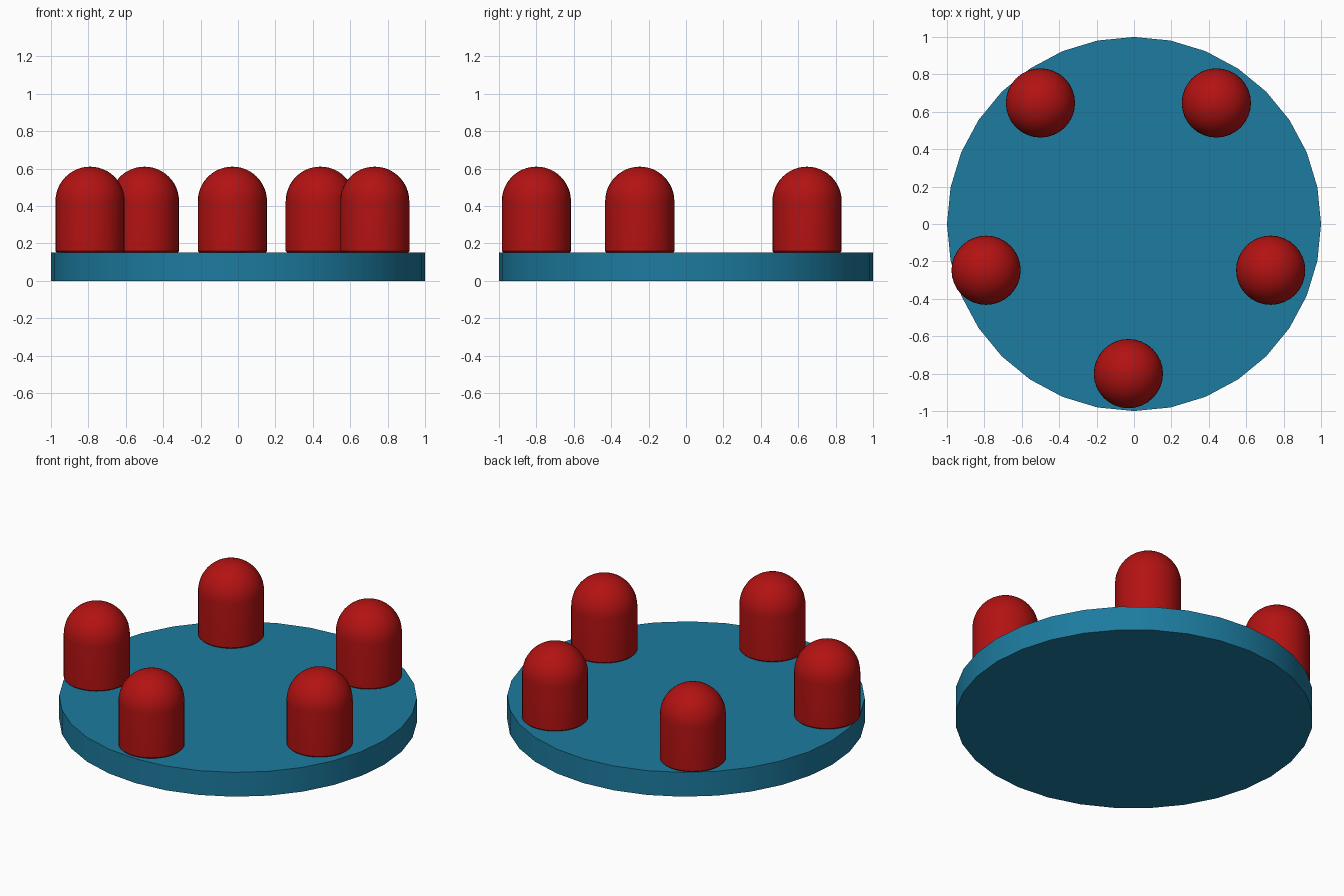
import bpy, bmesh
from math import sin, cos, pi, radians

if "Cube" in bpy.data.objects:
    bpy.data.objects.remove(bpy.data.objects["Cube"])

PEGS, RING_R, RING_X = 5, 0.8, -0.03
PEG_R, BASE_H, TOP = 0.185, 0.15, 0.61


def material(name, color):
    mat = bpy.data.materials.new(name)
    mat.diffuse_color = (*color, 1)
    mat.use_nodes = True
    mat.node_tree.nodes["Principled BSDF"].inputs["Base Color"].default_value = mat.diffuse_color
    return mat


def smooth(obj):
    bpy.ops.object.select_all(action='DESELECT')
    obj.select_set(True)
    bpy.context.view_layer.objects.active = obj
    bpy.ops.object.shade_smooth_by_angle(angle=radians(30))


def lathe(name, profile, mat, segments=32):
    """Spin an (r, z) profile, starting and ending on the axis, around z."""
    bm = bmesh.new()
    verts = [bm.verts.new((r, 0, z)) for r, z in profile]
    edges = [bm.edges.new(pair) for pair in zip(verts, verts[1:])]
    bmesh.ops.spin(bm, geom=verts + edges, axis=(0, 0, 1), cent=(0, 0, 0),
                   angle=2 * pi, steps=segments, use_merge=True)
    bmesh.ops.remove_doubles(bm, verts=bm.verts, dist=1e-5)
    bmesh.ops.recalc_face_normals(bm, faces=bm.faces)
    mesh = bpy.data.meshes.new(name)
    bm.to_mesh(mesh)
    bm.free()
    mesh.materials.append(mat)
    obj = bpy.data.objects.new(name, mesh)
    bpy.context.collection.objects.link(obj)
    smooth(obj)
    return obj


blue = material("blue", (0.012, 0.2, 0.35))
red = material("red", (0.45, 0.006, 0.006))

# Round base plate
bpy.ops.mesh.primitive_cylinder_add(vertices=32, radius=1, depth=BASE_H,
                                    location=(0, 0, BASE_H / 2))
base = bpy.context.object
base.name = "base_disc"
base.data.materials.append(blue)
smooth(base)

# Domed peg: slightly eased foot, straight wall, hemispherical top
height = TOP - BASE_H
profile = [(0, 0), (PEG_R - 0.008, 0), (PEG_R, 0.008)]
profile += [(PEG_R * cos(a), height - PEG_R + PEG_R * sin(a))
            for a in (i * pi / 24 for i in range(12))]
profile.append((0, height))
peg = lathe("peg_1", profile, red)

# Ring of pegs sharing one mesh
for i in range(PEGS):
    obj = peg if i == 0 else peg.copy()
    if i:
        obj.name = f"peg_{i + 1}"
        bpy.context.collection.objects.link(obj)
    a = -pi / 2 + i * 2 * pi / PEGS
    obj.location = (RING_X + RING_R * cos(a), RING_R * sin(a), BASE_H)
